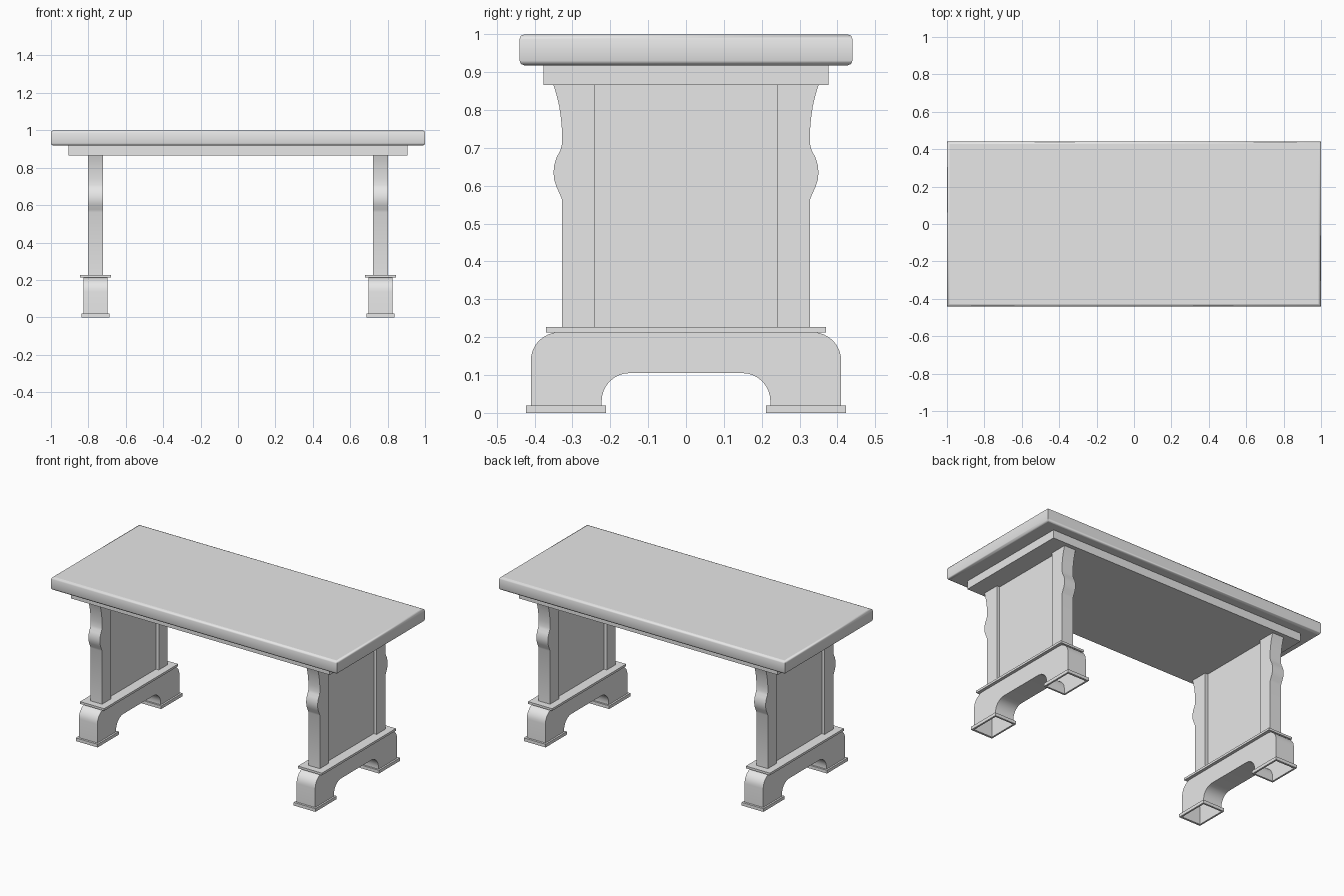
import bpy, bmesh
from math import sin, cos, pi, radians

if "Cube" in bpy.data.objects:
    bpy.data.objects.remove(bpy.data.objects["Cube"], do_unlink=True)

grey = bpy.data.materials.new("plain_grey")
grey.use_nodes = True
grey.diffuse_color = (0.8, 0.8, 0.8, 1)
grey.node_tree.nodes["Principled BSDF"].inputs["Base Color"].default_value = (0.8, 0.8, 0.8, 1)


def finish(name, bm, smooth=False, angle=30):
    bmesh.ops.recalc_face_normals(bm, faces=bm.faces)
    mesh = bpy.data.meshes.new(name)
    bm.to_mesh(mesh)
    bm.free()
    mesh.materials.append(grey)
    obj = bpy.data.objects.new(name, mesh)
    bpy.context.collection.objects.link(obj)
    if smooth:
        bpy.ops.object.select_all(action='DESELECT')
        bpy.context.view_layer.objects.active = obj
        obj.select_set(True)
        bpy.ops.object.shade_smooth_by_angle(angle=radians(angle))
    return obj


def new_box(x0, x1, y0, y1, z0, z1):
    bm = bmesh.new()
    bmesh.ops.create_cube(bm, size=1)
    for v in bm.verts:
        v.co = (x1 if v.co.x > 0 else x0, y1 if v.co.y > 0 else y0, z1 if v.co.z > 0 else z0)
    return bm


def new_extrusion(profile, x0, x1):
    """Extrude a (y, z) outline along x."""
    bm = bmesh.new()
    face = bm.faces.new([bm.verts.new((x0, y, z)) for y, z in profile])
    res = bmesh.ops.extrude_face_region(bm, geom=[face])
    # extrude_face_region keeps the starting cap only in part, so close it if needed
    moved = [g for g in res["geom"] if isinstance(g, bmesh.types.BMVert)]
    bmesh.ops.translate(bm, verts=moved, vec=(x1 - x0, 0, 0))
    bmesh.ops.holes_fill(bm, edges=bm.edges, sides=0)
    return bm


def arc(cy, cz, ry, rz, a0, a1, n=8):
    return [(cy + ry * cos(a0 + (a1 - a0) * i / n), cz + rz * sin(a0 + (a1 - a0) * i / n))
            for i in range(n + 1)]


# Tabletop with softened upper and lower edges
bm = new_box(-1, 1, -0.44, 0.44, 0.918, 1)
rims = [e for e in bm.edges if abs(e.verts[0].co.z - e.verts[1].co.z) < 0.001]
bmesh.ops.bevel(bm, geom=rims, offset=0.013, segments=2, profile=0.5, affect='EDGES')
top = finish("tabletop", bm, True, 50)
for p in top.data.polygons:
    if abs(p.normal.z) > 0.99:
        p.use_smooth = False

# Slab under the top
finish("under_frame", new_box(-0.905, 0.905, -0.376, 0.376, 0.866, 0.918))

# Outlines of the carved upright and the arched foot
carving = [(0.327, 0.227), (0.327, 0.562), (0.332, 0.575), (0.342, 0.597), (0.348, 0.615),
           (0.35, 0.635), (0.348, 0.655), (0.342, 0.675), (0.332, 0.693), (0.328, 0.708),
           (0.327, 0.74), (0.33, 0.775), (0.335, 0.81), (0.342, 0.84), (0.35, 0.866)]
half_foot = ([(0.41, 0.02)] + arc(0.335, 0.138, 0.075, 0.075, 0, pi / 2))
half_arch = arc(0.15, 0.03, 0.073, 0.075, pi / 2, 0) + [(0.223, 0.02)]
right_half = half_arch + half_foot
foot_outline = right_half + [(-y, z) for y, z in reversed(right_half)]

for side, cx in (("left", 0.762), ("right", -0.762)):
    # Recessed panel between two carved uprights
    finish(side + "_panel", new_box(cx - 0.02, cx + 0.02, -0.245, 0.245, 0.227, 0.866))
    for end, s in (("front", -1), ("back", 1)):
        outline = [(s * 0.24, 0.227)] + [(s * y, z) for y, z in carving] + [(s * 0.24, 0.866)]
        finish(f"{side}_{end}_upright", new_extrusion(outline, cx - 0.04, cx + 0.04), True)

    # Ledge above the foot
    finish(side + "_ledge", new_box(cx - 0.084, cx + 0.084, -0.37, 0.37, 0.213, 0.227))

    # Arched foot, open underneath
    bm = new_extrusion(foot_outline, cx - 0.065, cx + 0.065)
    bmesh.ops.recalc_face_normals(bm, faces=bm.faces)
    soles = [f for f in bm.faces if all(v.co.z < 0.021 for v in f.verts)]
    bmesh.ops.delete(bm, geom=soles, context='FACES')
    finish(side + "_foot", bm, True)

    # Rim around the base of each foot
    for end, s in (("front", -1), ("back", 1)):
        bm = bmesh.new()
        loops = []
        for grow, z in ((0, 0), (0.011, 0), (0.011, 0.02), (0, 0.02)):
            hx, y0, y1 = 0.065 + grow, 0.223 - grow, 0.41 + grow * 1.2
            loops.append([bm.verts.new((cx + x, s * y, z)) for x, y in
                          ((-hx, y0), (hx, y0), (hx, y1), (-hx, y1))])
        for i in range(4):
            a, b = loops[i], loops[(i + 1) % 4]
            for j in range(4):
                k = (j + 1) % 4
                bm.faces.new((a[j], a[k], b[k], b[j]))
        finish(f"{side}_{end}_foot_rim", bm)
